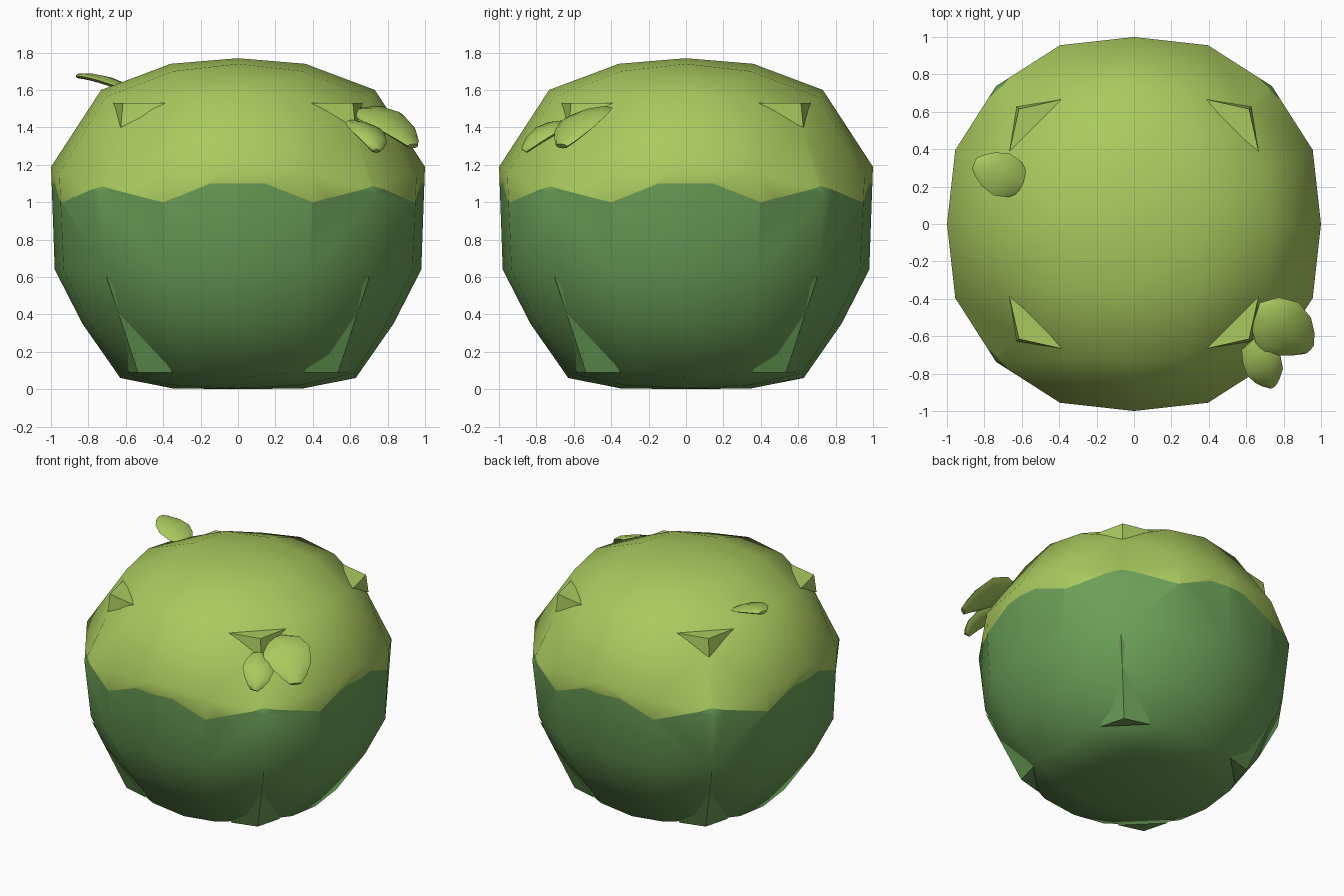
import bpy, bmesh, math
from mathutils import Vector

if "Cube" in bpy.data.objects:
    bpy.data.objects.remove(bpy.data.objects["Cube"])


def material(name, rgb):
    m = bpy.data.materials.new(name)
    m.diffuse_color = (*rgb, 1)
    m.use_nodes = True
    m.node_tree.nodes["Principled BSDF"].inputs["Base Color"].default_value = m.diffuse_color
    return m


LIGHT = material("light leaf green", (0.40, 0.59, 0.113))
DARK = material("dark leaf green", (0.145, 0.345, 0.095))


def make(name, bm, mat, angle=30):
    bmesh.ops.recalc_face_normals(bm, faces=bm.faces)
    me = bpy.data.meshes.new(name)
    bm.to_mesh(me)
    bm.free()
    if mat:
        me.materials.append(mat)
    for p in me.polygons:
        p.use_smooth = True
    me.set_sharp_from_angle(angle=math.radians(angle))
    ob = bpy.data.objects.new(name, me)
    bpy.context.collection.objects.link(ob)
    return ob


# Height and width factor of the round body, by height on a unit sphere
PROFILE = [(-1, 0, .915), (-.924, .005, .915), (-.707, .06, .89), (-.383, .35, .90),
           (0, .64, .98), (.383, 1.19, 1.082), (.707, 1.60, 1.035),
           (.924, 1.74, .94), (1, 1.77, .94)]


def profile(u):
    for (a, za, ra), (b, zb, rb) in zip(PROFILE, PROFILE[1:]):
        if u <= b + 1e-6:
            f = (u - a) / (b - a)
            return za + (zb - za) * f, ra + (rb - ra) * f
    return PROFILE[-1][1:]


def body_mesh():
    bm = bmesh.new()
    bmesh.ops.create_cube(bm, size=2)
    bmesh.ops.subdivide_edges(bm, edges=bm.edges[:], cuts=3, use_grid_fill=True)
    for v in bm.verts:
        d = Vector([math.tan(c * math.pi / 4) for c in v.co]).normalized()
        z, r = profile(d.z)
        # the body is a little fuller towards its corners
        diag = 2 * abs(d.x * d.y) / max(d.x ** 2 + d.y ** 2, 1e-6)
        if math.hypot(d.x, d.y) > .6 and diag > .1 and d.z < .5:
            r *= 1.03 if diag < .9 or d.z > .2 else 1.02
            if diag > .9 and d.z < -.1:
                z -= .045 * min(1, -d.z / .577)
        v.co = (d.x * r, d.y * r, z)
    return bm


# Cutter whose underside is the wavy border between the two greens
def wavy_cutter():
    bm = bmesh.new()
    R, zc = 1.3, 1.05
    wave = [(0, 1.1), (8.5, 1.1), (23, 1.0), (45, 1.085), (67, 1.0), (81.5, 1.1)]
    low, high = [], []
    for q in range(4):
        for a, z in wave:
            t = math.radians(a + 90 * q)
            x, y = R * math.cos(t), R * math.sin(t)
            low.append(bm.verts.new((x, y, zc + (z - zc) * R)))
            high.append(bm.verts.new((x, y, 3)))
    c = bm.verts.new((0, 0, zc))
    n = len(low)
    for i in range(n):
        j = (i + 1) % n
        bm.faces.new((low[i], low[j], high[j], high[i]))
        bm.faces.new((c, low[j], low[i]))
    bm.faces.new(high)
    ob = make("border_cutter", bm, None)
    ob.hide_render = True
    return ob


def cut_body(name, mat, operation, cutter):
    src = make("uncut", body_mesh(), mat)
    mod = src.modifiers.new("cut", 'BOOLEAN')
    mod.operation, mod.object, mod.solver = operation, cutter, 'EXACT'
    dg = bpy.context.evaluated_depsgraph_get()
    bm = bmesh.new()
    bm.from_mesh(src.evaluated_get(dg).to_mesh())
    bpy.data.objects.remove(src)
    # drop the hidden faces of the cut
    inner = [f for f in bm.faces
             if abs(f.normal.z) > .8 and .9 < f.calc_center_median().z < 1.2]
    bmesh.ops.delete(bm, geom=inner, context='FACES')
    for f in bm.faces:
        f.material_index = 0
    return make(name, bm, mat, 50)


cutter = wavy_cutter()
cut_body("bush_top", LIGHT, 'INTERSECT', cutter)
cut_body("bush_bottom", DARK, 'DIFFERENCE', cutter)
bpy.data.objects.remove(cutter)


# Pointed corners poking out of the round body, four around
def corners(name, mat, apex, side, end):
    bm = bmesh.new()
    x, y, z = side
    pts = [apex, (x, y, z), (y, x, z), end]
    for q in range(4):
        c, s = round(math.cos(q * math.pi / 2)), round(math.sin(q * math.pi / 2))
        v = [bm.verts.new((c * a - s * b, s * a + c * b, h)) for a, b, h in pts]
        for f in ((0, 1, 2), (0, 1, 3), (0, 2, 3), (1, 2, 3)):
            bm.faces.new([v[i] for i in f])
    make(name, bm, mat, 20)


corners("upper_corners", LIGHT, (.615, .615, 1.53), (.37, .67, 1.53), (.627, .627, 1.40))
corners("lower_corners", DARK, (.535, .535, .09), (.35, .585, .09), (.705, .705, .61))


# Thick curved leaf following base - middle - tip
def leaf(name, base, mid, tip, across, width, thick):
    base, mid, tip = Vector(base), Vector(mid), Vector(tip)
    ctrl = 2 * mid - (base + tip) / 2
    bm = bmesh.new()
    rings = []
    for t, w in ((0, .45), (.2, .85), (.45, 1), (.72, .8), (.9, .5), (1, .25)):
        p = base * (1 - t) ** 2 + ctrl * 2 * t * (1 - t) + tip * t * t
        d = ((ctrl - base) * (1 - t) + (tip - ctrl) * t).normalized()
        a = Vector(across)
        a = (a - d * a.dot(d)).normalized()
        n = d.cross(a)
        rings.append([bm.verts.new(p + a * math.cos(k * math.pi / 4) * width * w
                                   + n * math.sin(k * math.pi / 4) * thick * (.4 + .6 * w))
                      for k in range(8)])
    for r0, r1 in zip(rings, rings[1:]):
        for k in range(8):
            m = (k + 1) % 8
            bm.faces.new((r0[k], r0[m], r1[m], r1[k]))
    bm.faces.new(rings[0])
    bm.faces.new(rings[-1])
    make(name, bm, LIGHT, 60)


leaf("large_leaf", (.65, -.49, 1.48), (.80, -.56, 1.435), (.935, -.665, 1.30),
     (.17, .31, .08), .165, .032)
leaf("small_leaf", (.61, -.64, 1.42), (.70, -.765, 1.37), (.735, -.865, 1.275),
     (.8, .42, -.1), .105, .03)
leaf("back_leaf", (-.585, .22, 1.60), (-.72, .27, 1.655), (-.855, .325, 1.675),
     (.3, .9, 0), .12, .022)
